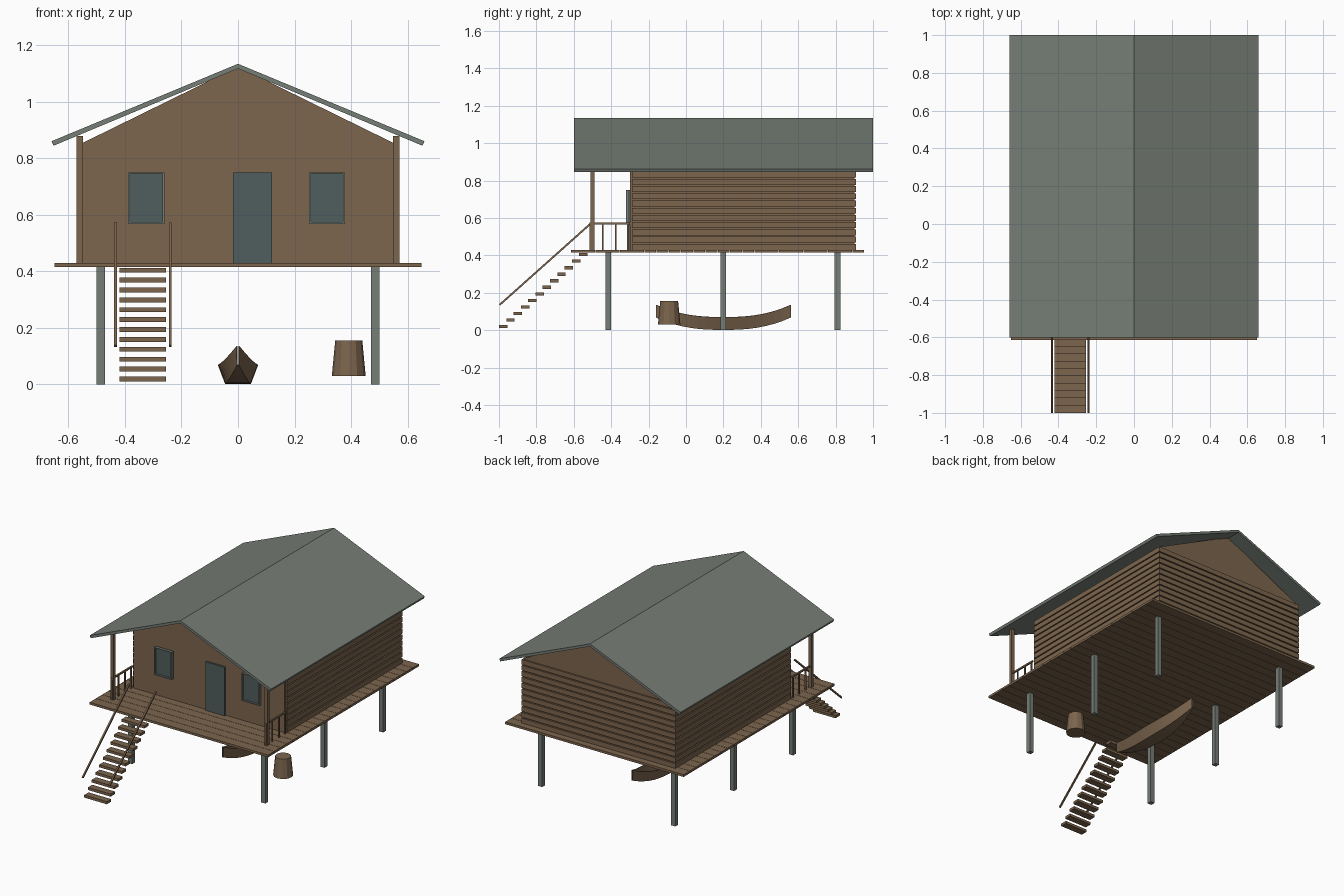
import bpy, bmesh, math
from mathutils import Vector

cube = bpy.data.objects.get("Cube")
if cube:
    bpy.data.objects.remove(cube, do_unlink=True)


def material(name, rgb):
    m = bpy.data.materials.new(name)
    m.use_nodes = True
    m.diffuse_color = (*rgb, 1)
    m.node_tree.nodes["Principled BSDF"].inputs["Base Color"].default_value = (*rgb, 1)
    return m


WOOD = material("brown_wood", (0.20, 0.13, 0.075))
METAL = material("grey_green_metal", (0.18, 0.205, 0.18))
GLASS = material("dark_teal", (0.08, 0.11, 0.11))


def finish(name, bm, mat):
    bmesh.ops.recalc_face_normals(bm, faces=bm.faces)
    me = bpy.data.meshes.new(name)
    bm.to_mesh(me)
    bm.free()
    me.materials.append(mat)
    ob = bpy.data.objects.new(name, me)
    bpy.context.collection.objects.link(ob)
    return ob


def add_box(bm, x0, x1, y0, y1, z0, z1):
    verts = bmesh.ops.create_cube(bm, size=1)["verts"]
    for v in verts:
        v.co = Vector(((x0 + x1) / 2 + v.co.x * (x1 - x0),
                       (y0 + y1) / 2 + v.co.y * (y1 - y0),
                       (z0 + z1) / 2 + v.co.z * (z1 - z0)))


def boxes(name, mat, items):
    bm = bmesh.new()
    for item in items:
        add_box(bm, *item)
    return finish(name, bm, mat)


def prism(name, mat, outline, y0, y1):
    """Extrude an x-z outline along y."""
    bm = bmesh.new()
    face = bm.faces.new([bm.verts.new((x, y0, z)) for x, z in outline])
    ext = bmesh.ops.extrude_face_region(bm, geom=[face])["geom"]
    for v in ext:
        if isinstance(v, bmesh.types.BMVert):
            v.co.y = y1
    return finish(name, bm, mat)


DECK, EAVE = 0.43, 0.855
FRONT, BACK, HALF = -0.30, 0.90, 0.55

# Deck planks
count, start, end = 24, -0.615, 0.955
pitch = (end - start) / count
boxes("deck_planks", WOOD, [(-0.65, 0.65, start + i * pitch, start + (i + 1) * pitch - 0.002,
                             0.415, DECK) for i in range(count)])

# Stilts
boxes("stilts", METAL, [(s * 0.485 - 0.015, s * 0.485 + 0.015, y - 0.015, y + 0.015, 0, 0.416)
                        for s in (-1, 1) for y in (-0.415, 0.2, 0.81)])

# House body and gable
boxes("walls", WOOD, [(-HALF, HALF, FRONT, BACK, DECK, EAVE)])
prism("gable", WOOD, [(-HALF, EAVE), (HALF, EAVE), (0, 1.125)], FRONT, BACK)

# Siding boards on both sides and the back
rows = 11
step = (EAVE - DECK) / rows
siding = []
for i in range(rows):
    z0, z1 = DECK + i * step, DECK + (i + 1) * step - 0.007
    for s in (-1, 1):
        a, b = sorted((s * HALF, s * (HALF + 0.01)))
        siding.append((a, b, FRONT + 0.01, BACK, z0, z1))
    siding.append((-HALF - 0.01, HALF + 0.01, BACK, BACK + 0.01, z0, z1))
boxes("siding", WOOD, siding)

# Roof slabs
for side, s in (("left", 1), ("right", -1)):
    prism(side + "_roof", METAL, [(0, 1.135), (s * 0.66, 0.861), (s * 0.653, 0.845), (0, 1.118)],
          -0.6, 1.0)

# Door and windows
boxes("door", GLASS, [(-0.018, 0.12, FRONT - 0.012, FRONT, DECK, 0.75)])
panes, frames = [], []
for cx in (-0.325, 0.315):
    x0, x1, z0, z1 = cx - 0.064, cx + 0.064, 0.568, 0.75
    panes.append((x0, x1, FRONT - 0.009, FRONT, z0, z1))
    for a, b, c, d in ((x0, x0 + 0.007, z0, z1), (x1 - 0.007, x1, z0, z1),
                       (x0, x1, z0, z0 + 0.007), (x0, x1, z1 - 0.004, z1)):
        frames.append((a, b, FRONT - 0.02, FRONT, c, d))
boxes("window_panes", GLASS, panes)
boxes("window_frames", METAL, frames)

# Porch posts and side railings
posts, rails = [], []
for s in (-1, 1):
    x = s * 0.56
    posts.append((x - 0.011, x + 0.011, -0.511, -0.489, DECK, 0.88))
    rails.append((x - 0.005, x + 0.005, -0.515, FRONT, 0.565, 0.575))
    rails += [(x - 0.004, x + 0.004, y - 0.004, y + 0.004, DECK, 0.57)
              for y in (-0.512, -0.445, -0.375, -0.312)]
boxes("porch_posts", WOOD, posts)
boxes("porch_railings", WOOD, rails)

# Stair treads
boxes("stair_treads", WOOD, [(-0.42, -0.255, -1.0 + i * 0.039, -0.955 + i * 0.039,
                              0.011 + i * 0.035, 0.028 + i * 0.035) for i in range(12)])

# Sloping handrails
for side, x in (("right", -0.434), ("left", -0.24)):
    bm = bmesh.new()
    lo, hi = Vector((x, -0.996, 0.136)), Vector((x, -0.51, 0.57))
    add_box(bm, -0.005, 0.005, -0.005, 0.005, 0, (hi - lo).length)
    turn = Vector((0, 0, 1)).rotation_difference(hi - lo).to_matrix()
    for v in bm.verts:
        v.co = turn @ v.co + lo
    finish(side + "_handrail", bm, WOOD)

# Open canoe with upswept ends
bm = bmesh.new()
previous = None
for i in range(17):
    t = -1 + i / 8
    rise, taper = 0.066 * abs(t) ** 2.5, 1 - abs(t) ** 2
    top, low = 0.004 + 0.066 * taper, 0.003 + 0.042 * taper
    ring = [bm.verts.new((x, 0.2 + 0.36 * t, z + rise))
            for x, z in ((-top, 0.07), (-low, 0.003), (low, 0.003), (top, 0.07))]
    if previous:
        for a in range(3):
            bm.faces.new((previous[a], previous[a + 1], ring[a + 1], ring[a]))
    previous = ring
canoe = finish("canoe", bm, WOOD)
shell = canoe.modifiers.new("shell", "SOLIDIFY")
shell.thickness = 0.003
shell.offset = 0

# Tapered basket
bpy.ops.mesh.primitive_cone_add(vertices=12, radius1=0.06, radius2=0.048, depth=0.125,
                                location=(0.392, -0.09, 0.0925))
basket = bpy.context.object
basket.name = "basket"
basket.data.materials.append(WOOD)
